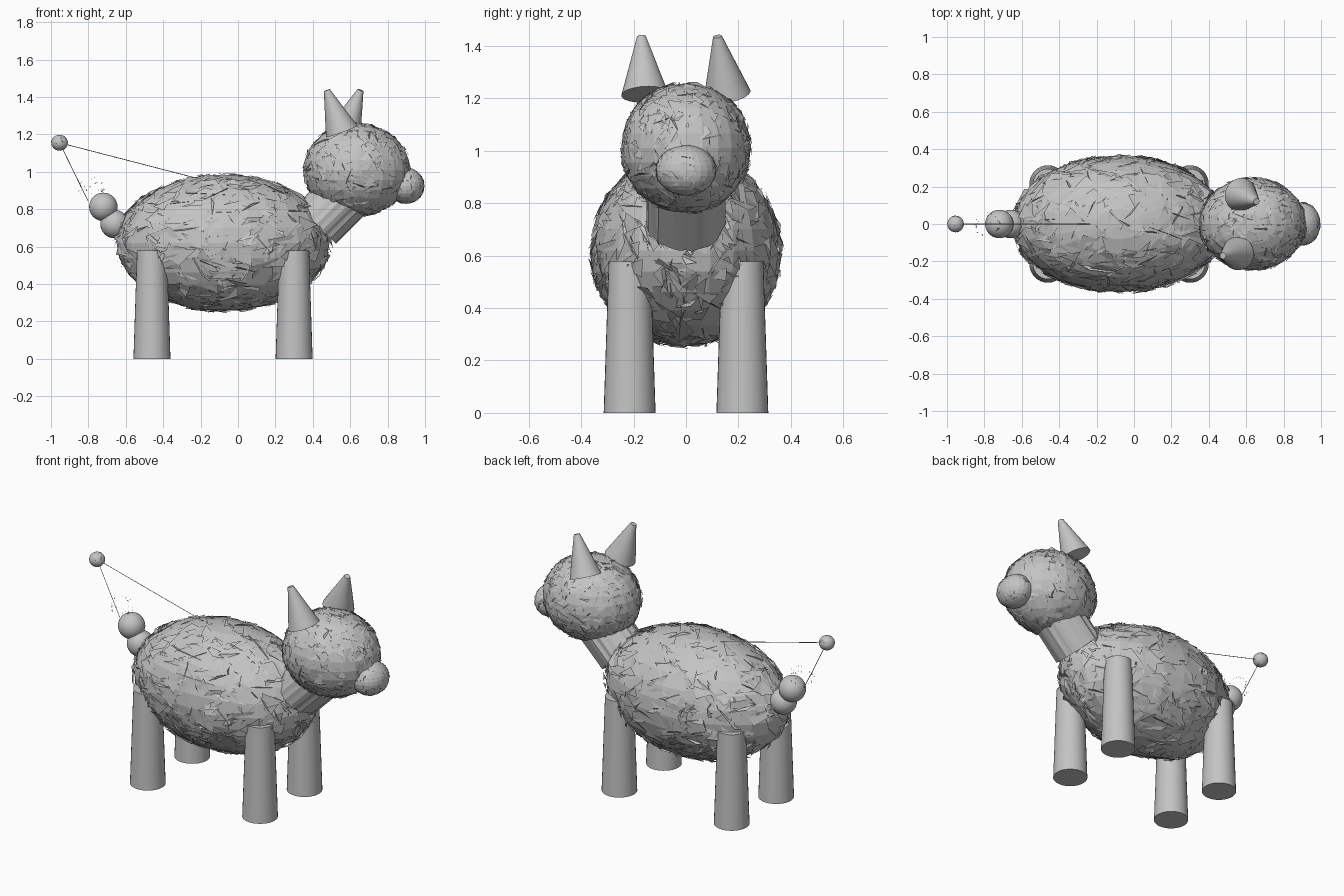
import bpy, bmesh, math, random
from mathutils import Vector, Matrix

random.seed(4)
cube = bpy.data.objects.get("Cube")
if cube:
    bpy.data.objects.remove(cube, do_unlink=True)

grey = bpy.data.materials.new("plain_grey")
grey.use_nodes = True
COLOUR = (0.55, 0.55, 0.55, 1)
grey.diffuse_color = COLOUR
grey.node_tree.nodes["Principled BSDF"].inputs["Base Color"].default_value = COLOUR


def finish(name, bm, smooth):
    mesh = bpy.data.meshes.new(name)
    bm.to_mesh(mesh)
    bm.free()
    mesh.materials.append(grey)
    if smooth:
        mesh.shade_smooth()
        mesh.set_sharp_from_angle(angle=math.radians(40))
    obj = bpy.data.objects.new(name, mesh)
    bpy.context.collection.objects.link(obj)
    return obj


def direction():
    return Vector([random.gauss(0, 1) for _ in range(3)]).normalized()


def shattered_ball(name, centre, radii, shards, spread=0.3):
    """Flat-faced ellipsoid covered with overlapping loose triangles."""
    bm = bmesh.new()
    bmesh.ops.create_uvsphere(bm, u_segments=24, v_segments=14, radius=0.965)
    bmesh.ops.triangulate(bm, faces=bm.faces[:])
    for _ in range(shards):
        p = direction()
        corners = [(p + direction() * random.uniform(0.3, 1) * spread).normalized()
                   for _ in range(3)]
        normal = (corners[1] - corners[0]).cross(corners[2] - corners[0])
        if normal.dot(p) < 0:
            corners.reverse()
        bm.faces.new([bm.verts.new(c * random.uniform(0.95, 1.0)) for c in corners])
    matrix = Matrix.Translation(centre) @ Matrix.Diagonal((*radii, 1))
    bmesh.ops.transform(bm, matrix=matrix, verts=bm.verts[:])
    return finish(name, bm, False)


def tapered_rod(name, start, end, r1, r2, sides=32, smooth=True, ragged=0):
    """Capped cone or cylinder running between two points."""
    a, b = Vector(start), Vector(end)
    axis = b - a
    bm = bmesh.new()
    bmesh.ops.create_cone(bm, cap_ends=True, segments=sides, radius1=r1,
                          radius2=r2, depth=axis.length)
    if ragged:
        for v in bm.verts:
            k = 1 - random.uniform(0, ragged)
            v.co.x *= k
            v.co.y *= k
    matrix = (Matrix.Translation((a + b) / 2)
              @ axis.to_track_quat('Z', 'Y').to_matrix().to_4x4())
    bmesh.ops.transform(bm, matrix=matrix, verts=bm.verts[:])
    return finish(name, bm, smooth)


def smooth_ball(name, centre, radius):
    bm = bmesh.new()
    bmesh.ops.create_uvsphere(bm, u_segments=32, v_segments=16, radius=radius,
                              matrix=Matrix.Translation(centre))
    return finish(name, bm, True)


# Body, head and muzzle
shattered_ball("body", (-0.08, 0, 0.62), (0.59, 0.378, 0.378), 800)
shattered_ball("head", (0.635, 0, 1.01), (0.295, 0.256, 0.256), 600)
shattered_ball("muzzle", (0.898, 0, 0.925), (0.102, 0.12, 0.1), 200, 0.4)

# Neck with a ragged, ribbed surface
tapered_rod("neck", (0.42, 0, 0.72), (0.62, 0, 0.92), 0.152, 0.152,
            sides=40, smooth=False, ragged=0.08)

# Legs
for end, x in (("front", 0.30), ("back", -0.46)):
    for side, y in (("left", 0.215), ("right", -0.215)):
        tapered_rod(f"{end}_{side}_leg", (x, y, 0), (x, y, 0.578), 0.099, 0.08)

# Ears, one leaning back and one leaning forward
tapered_rod("ear_back", (0.555, -0.157, 1.215), (0.475, -0.17, 1.436), 0.09, 0.017)
tapered_rod("ear_forward", (0.57, 0.157, 1.215), (0.655, 0.12, 1.436), 0.09, 0.017)

# Tail of smooth beads with a loose tip
smooth_ball("tail_base", (-0.66, 0, 0.72), 0.076)
smooth_ball("tail_bead", (-0.72, 0, 0.812), 0.076)
tip = Vector((-0.954, 0, 1.155))
shattered_ball("tail_tip", tip, (0.046, 0.046, 0.044), 60, 0.5)
for name, end in (("long_strand", (-0.2, 0, 0.96)), ("short_strand", (-0.8, 0, 0.84))):
    tapered_rod(name, tip, end, 0.002, 0.002, sides=4, smooth=False)

# Loose crumbs above the tail
bm = bmesh.new()
for _ in range(35):
    p = Vector((-0.785, 0, 0.905)) + direction() * 0.065
    bm.faces.new([bm.verts.new(p + direction() * 0.007) for _ in range(3)])
finish("tail_crumbs", bm, False)
